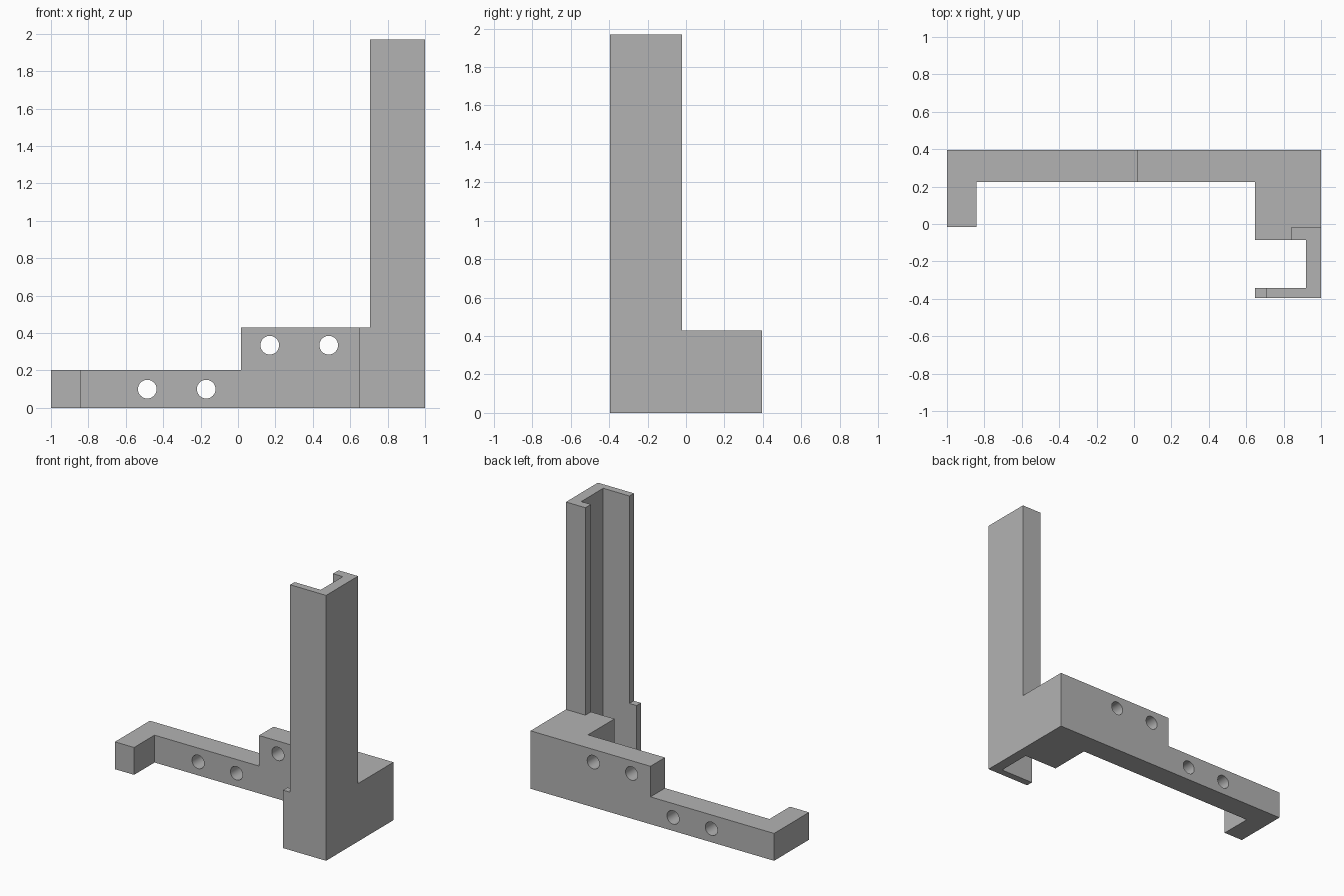
import bpy, bmesh, math
from mathutils import Matrix, Vector

if "Cube" in bpy.data.objects:
    bpy.data.objects.remove(bpy.data.objects["Cube"])

grey = bpy.data.materials.new("plain grey")
grey.diffuse_color = (0.45, 0.45, 0.45, 1)
grey.use_nodes = True
grey.node_tree.nodes["Principled BSDF"].inputs["Base Color"].default_value = grey.diffuse_color

LOW, STEP, TOP = 0.203, 0.43, 1.97


def make_object(name, bm):
    bmesh.ops.recalc_face_normals(bm, faces=bm.faces)
    mesh = bpy.data.meshes.new(name)
    bm.to_mesh(mesh)
    bm.free()
    mesh.materials.append(grey)
    ob = bpy.data.objects.new(name, mesh)
    bpy.context.collection.objects.link(ob)
    return ob


def box_cutter(name, lo, hi):
    lo, hi = Vector(lo), Vector(hi)
    bm = bmesh.new()
    bmesh.ops.create_cube(bm, size=1, matrix=Matrix.Translation((lo + hi) / 2)
                          @ Matrix.Diagonal((*(hi - lo), 1)))
    return make_object(name, bm)


def hole_cutter(name, x, z):
    bm = bmesh.new()
    bmesh.ops.create_cone(bm, cap_ends=True, segments=32, radius1=0.05, radius2=0.05, depth=0.4,
                          matrix=Matrix.Translation((x, 0.31, z)) @ Matrix.Rotation(math.pi / 2, 4, 'X'))
    return make_object(name, bm)


# Bracket: plan outline of bar, end hook, corner block and channel, raised to full height
outline = [(-1, 0.395), (-1, -0.015), (-0.843, -0.015), (-0.843, 0.225), (0.647, 0.225),
           (0.647, -0.085), (0.92, -0.085), (0.92, -0.343), (0.647, -0.343),
           (0.647, -0.395), (1, -0.395), (1, 0.395)]
bm = bmesh.new()
base = bm.faces.new([bm.verts.new((x, y, 0)) for x, y in outline])
raised = bmesh.ops.extrude_face_region(bm, geom=[base])
bmesh.ops.translate(bm, vec=(0, 0, TOP),
                    verts=[v for v in raised["geom"] if isinstance(v, bmesh.types.BMVert)])
bracket = make_object("bracket", bm)

cutters = [
    box_cutter("low_bar_cutter", (-1.1, -0.6, LOW), (0.015, 0.6, 2.2)),
    box_cutter("front_lip_cutter", (-1.2, -0.7, STEP), (0.705, 0.7, 2.3)),
    box_cutter("block_top_cutter", (-1.3, -0.02, STEP), (1.3, 0.8, 2.4)),
    box_cutter("rear_lip_cutter", (-1.4, -0.2, STEP), (0.84, 0.9, 2.5)),
]
# Screw holes
for i, (x, z) in enumerate([(-0.485, 0.1), (-0.17, 0.1), (0.17, 0.335), (0.485, 0.335)]):
    cutters.append(hole_cutter(f"screw_hole_cutter_{i + 1}", x, z))

for c in cutters:
    mod = bracket.modifiers.new(c.name, 'BOOLEAN')
    mod.operation, mod.solver, mod.object = 'DIFFERENCE', 'EXACT', c

# Apply the cuts and remove the helpers
bpy.context.view_layer.update()
cut = bpy.data.meshes.new_from_object(bracket.evaluated_get(bpy.context.evaluated_depsgraph_get()))
bracket.modifiers.clear()
bracket.data = cut
for c in cutters:
    bpy.data.objects.remove(c)

# Smooth hole walls, sharp edges elsewhere
bpy.context.view_layer.objects.active = bracket
bracket.select_set(True)
bpy.ops.object.shade_smooth_by_angle(angle=math.radians(30))
